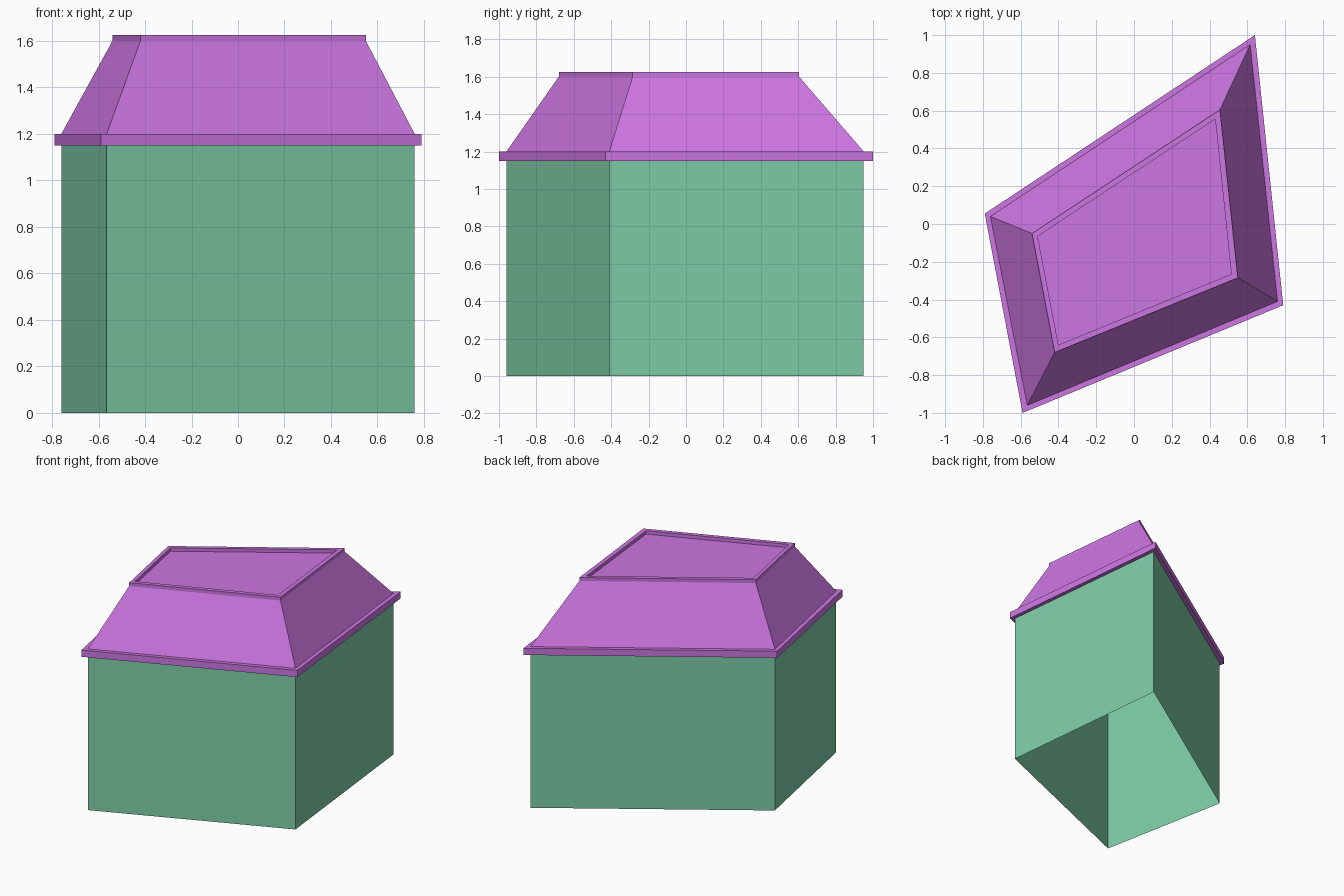
import bpy
import bmesh

cube = bpy.data.objects.get("Cube")
if cube:
    bpy.data.objects.remove(cube, do_unlink=True)


def linear(c):
    c /= 255
    return c / 12.92 if c <= 0.04045 else ((c + 0.055) / 1.055) ** 2.4


def make_material(name, rgb):
    colour = (*[linear(c) for c in rgb], 1)
    mat = bpy.data.materials.new(name)
    mat.use_nodes = True
    mat.diffuse_color = colour
    bsdf = mat.node_tree.nodes["Principled BSDF"]
    bsdf.inputs["Base Color"].default_value = colour
    bsdf.inputs["Roughness"].default_value = 0.9
    return mat


def loft(name, rings, mat, cap=False):
    """Join successive (outline, height) rings; optionally close the last."""
    bm = bmesh.new()
    loops = [[bm.verts.new((x, y, z)) for x, y in outline] for outline, z in rings]
    for low, high in zip(loops, loops[1:]):
        for i in range(len(low)):
            j = (i + 1) % len(low)
            bm.faces.new((low[i], low[j], high[j], high[i]))
    if cap:
        bm.faces.new(loops[-1])
    mesh = bpy.data.meshes.new(name)
    bm.to_mesh(mesh)
    bm.free()
    mesh.materials.append(mat)
    obj = bpy.data.objects.new(name, mesh)
    bpy.context.collection.objects.link(obj)
    return obj


# Plan outlines: west, south, east and north corners
wall = [(-0.76, 0.04), (-0.565, -0.96), (0.76, -0.41), (0.615, 0.95)]
eave = [(-0.79, 0.055), (-0.59, -1.0), (0.79, -0.43), (0.64, 1.0)]
upper = [(-0.54, -0.05), (-0.42, -0.68), (0.55, -0.285), (0.455, 0.605)]
inner = [(-0.51, -0.065), (-0.4, -0.64), (0.515, -0.265), (0.43, 0.555)]

green = make_material("wall green", (126, 206, 168))
purple = make_material("roof purple", (205, 118, 226))

# Walls, open underneath
loft("walls", [(wall, 0), (wall, 1.15)], green)

# Roof: eave band, sloping sides, raised rim and sunken flat top
loft("mansard_roof", [
    (wall, 1.15), (eave, 1.15), (eave, 1.2), (wall, 1.2),
    (upper, 1.6), (upper, 1.625), (inner, 1.625), (inner, 1.6),
], purple, cap=True)
